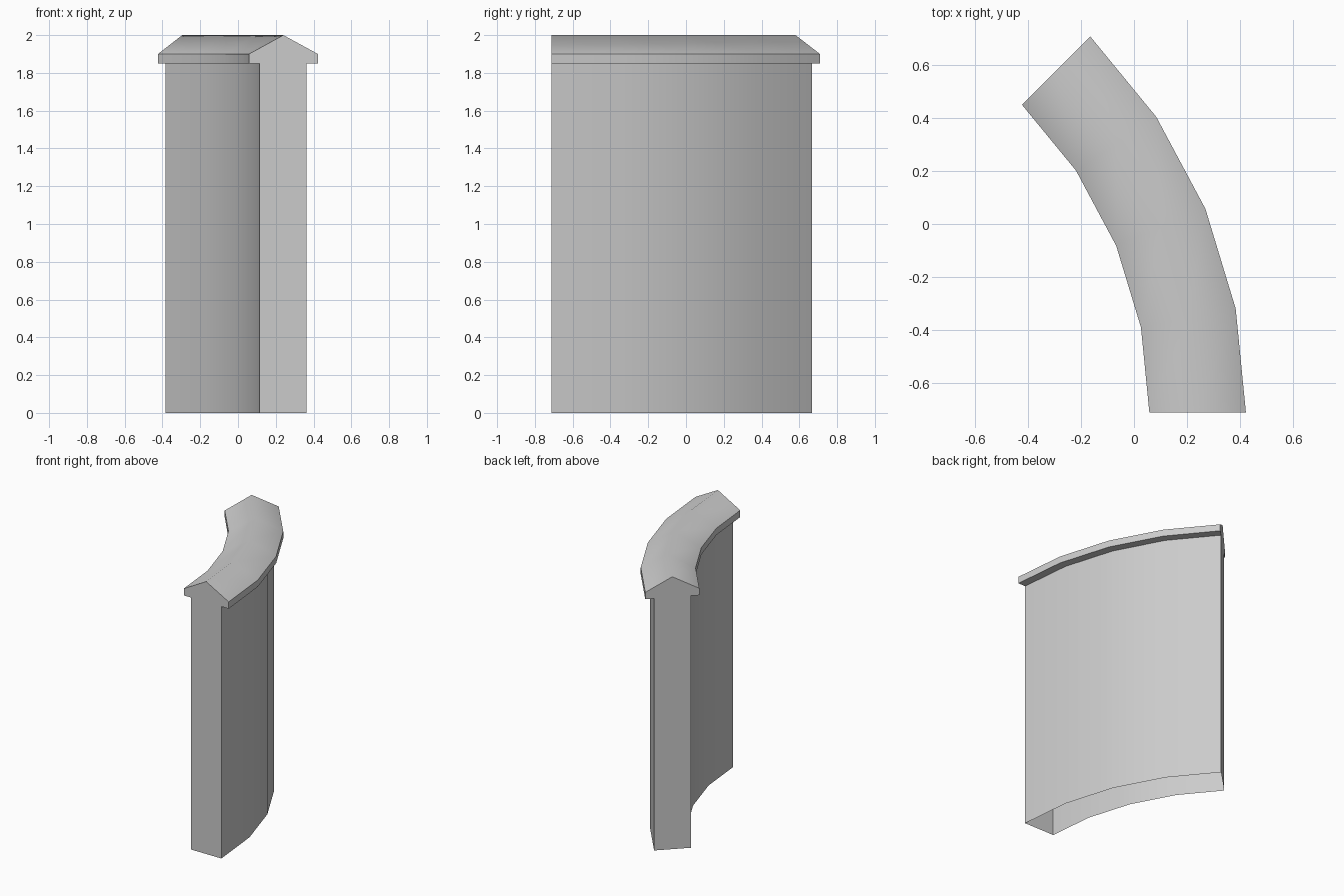
import bpy, bmesh
from math import radians
from mathutils import Matrix, Vector

cube = bpy.data.objects.get("Cube")
if cube:
    bpy.data.objects.remove(cube)

CENTRE = Vector((-1.587, -0.712, 0))   # centre of the wall's arc
SWEEP, STEPS = radians(45), 4

# Cross-section as (radius, height): inner wall, peaked coping, outer wall, open base
profile = [(1.702, 0), (1.702, 1.85), (1.645, 1.85), (1.645, 1.9), (1.827, 2),
           (2.01, 1.9), (2.01, 1.85), (1.95, 1.85), (1.95, 0)]

stone = bpy.data.materials.new("light grey stone")
stone.use_nodes = True
colour = (0.6, 0.6, 0.6, 1)
stone.diffuse_color = colour
stone.node_tree.nodes["Principled BSDF"].inputs["Base Color"].default_value = colour

# Sweep the section around the arc
bm = bmesh.new()
rings = []
for step in range(STEPS + 1):
    turn = Matrix.Rotation(SWEEP * step / STEPS, 3, 'Z')
    rings.append([bm.verts.new(CENTRE + turn @ Vector((r, 0, z))) for r, z in profile])
for a, b in zip(rings, rings[1:]):
    for i in range(len(profile) - 1):
        bm.faces.new((a[i], a[i + 1], b[i + 1], b[i]))

# Flat end faces
bm.faces.new(reversed(rings[0]))
bm.faces.new(rings[-1])

mesh = bpy.data.meshes.new("curved_wall")
bm.to_mesh(mesh)
bm.free()
mesh.materials.append(stone)
wall = bpy.data.objects.new("curved_wall", mesh)
bpy.context.collection.objects.link(wall)

# Smooth along the curve and ridge, sharp at the eaves and ends
bpy.ops.object.select_all(action='DESELECT')
wall.select_set(True)
bpy.context.view_layer.objects.active = wall
bpy.ops.object.shade_smooth_by_angle(angle=radians(60))
